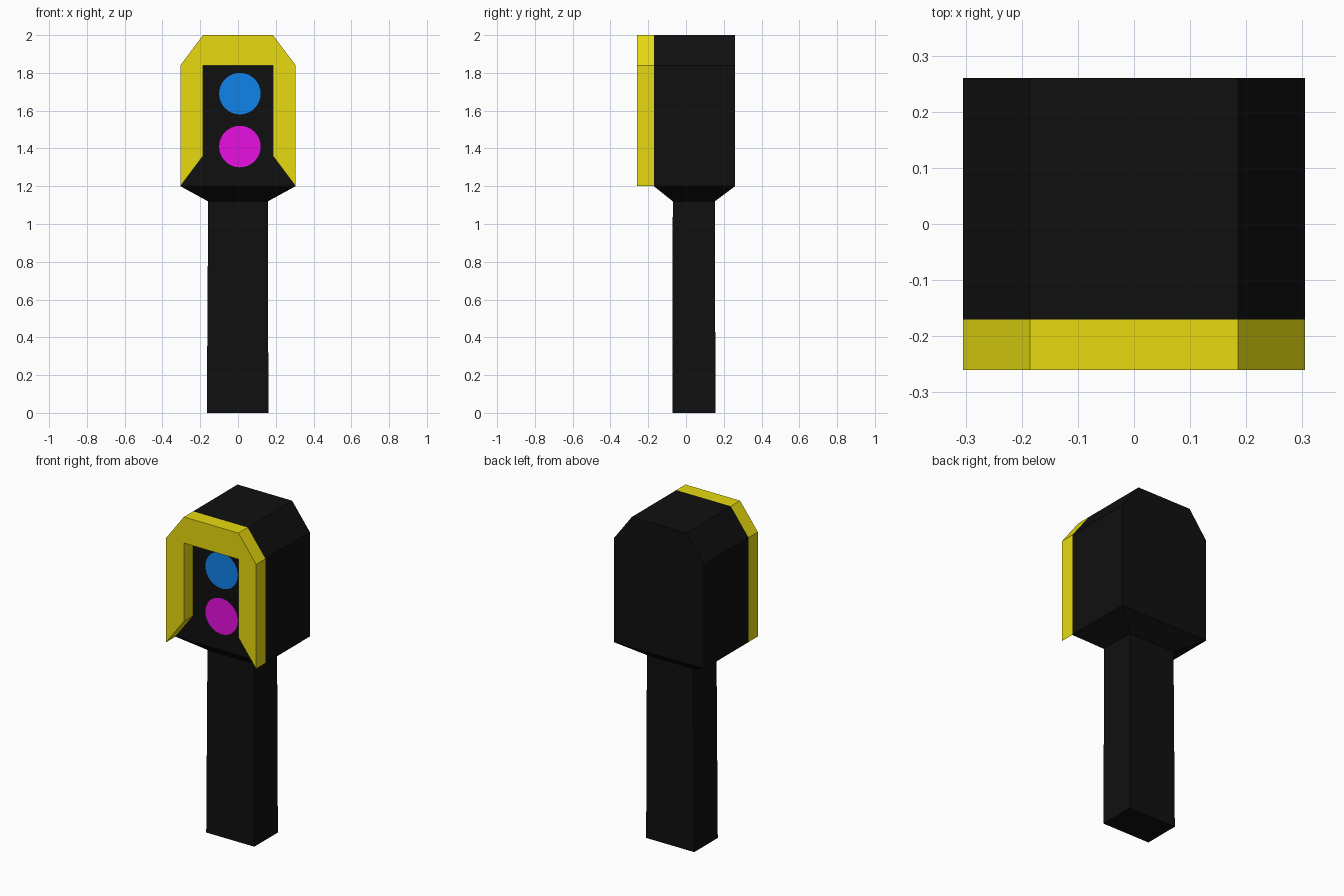
import bpy, bmesh, math
from mathutils import Vector

if "Cube" in bpy.data.objects:
    bpy.data.objects.remove(bpy.data.objects["Cube"])


def paint(obj, name, color):
    mat = bpy.data.materials.get(name) or bpy.data.materials.new(name)
    mat.diffuse_color = (*color, 1)
    mat.use_nodes = True
    mat.node_tree.nodes["Principled BSDF"].inputs["Base Color"].default_value = mat.diffuse_color
    obj.data.materials.append(mat)


def finish(bm, name, mat, color):
    bmesh.ops.recalc_face_normals(bm, faces=bm.faces)
    mesh = bpy.data.meshes.new(name)
    bm.to_mesh(mesh)
    bm.free()
    obj = bpy.data.objects.new(name, mesh)
    bpy.context.collection.objects.link(obj)
    paint(obj, mat, color)
    return obj


def extrude_profile(half, y0, y1):
    """Mirror a right-hand x,z profile and extrude it along y."""
    pts = half + [(-x, z) for x, z in reversed(half)]
    bm = bmesh.new()
    face = bm.faces.new([bm.verts.new((x, y0, z)) for x, z in pts])
    ext = bmesh.ops.extrude_face_region(bm, geom=[face], use_keep_orig=True)
    moved = [v for v in ext["geom"] if isinstance(v, bmesh.types.BMVert)]
    bmesh.ops.translate(bm, verts=moved, vec=(0, y1 - y0, 0))
    return bm


def loft(bm, rects):
    """Join stacked rectangles (x0, x1, y0, y1, z) with side walls."""
    rings = [[bm.verts.new(p) for p in ((x0, y0, z), (x1, y0, z), (x1, y1, z), (x0, y1, z))]
             for x0, x1, y0, y1, z in rects]
    for a, b in zip(rings, rings[1:]):
        for i in range(4):
            j = (i + 1) % 4
            bm.faces.new((a[i], a[j], b[j], b[i]))
    return rings


BLACK = (0.005, 0.005, 0.005)
YELLOW = (0.8, 0.7, 0.005)
OUTER = [(0.185, 2.0), (0.305, 1.84), (0.305, 1.2)]
FRONT, JOIN, BACK = -0.26, -0.17, 0.26

# Lamp housing with chamfered top
finish(extrude_profile(OUTER, JOIN, BACK), "housing", "black", BLACK)

# Slightly tapered post flaring out to the underside of the housing
bm = bmesh.new()
rings = loft(bm, [(-0.165, 0.161, -0.072, 0.156, 0.0),
                  (-0.158, 0.158, -0.07, 0.153, 1.12),
                  (-0.305, 0.305, JOIN, BACK, 1.2)])
bm.faces.new(rings[0])
finish(bm, "post", "black", BLACK)

# Yellow hood frame, open at the bottom
inner = [(0.185, 1.36), (0.185, 1.84)]
finish(extrude_profile(OUTER + inner, FRONT, JOIN), "hood", "yellow", YELLOW)

# Round lenses
for name, z, color in (("blue_lens", 1.69, (0.005, 0.23, 0.83)),
                       ("magenta_lens", 1.41, (0.8, 0.005, 0.76))):
    bpy.ops.mesh.primitive_circle_add(vertices=32, radius=0.11, fill_type='NGON',
                                      location=(0.01, JOIN - 0.003, z),
                                      rotation=(math.pi / 2, 0, 0))
    lens = bpy.context.object
    lens.name = name
    paint(lens, name, color)
